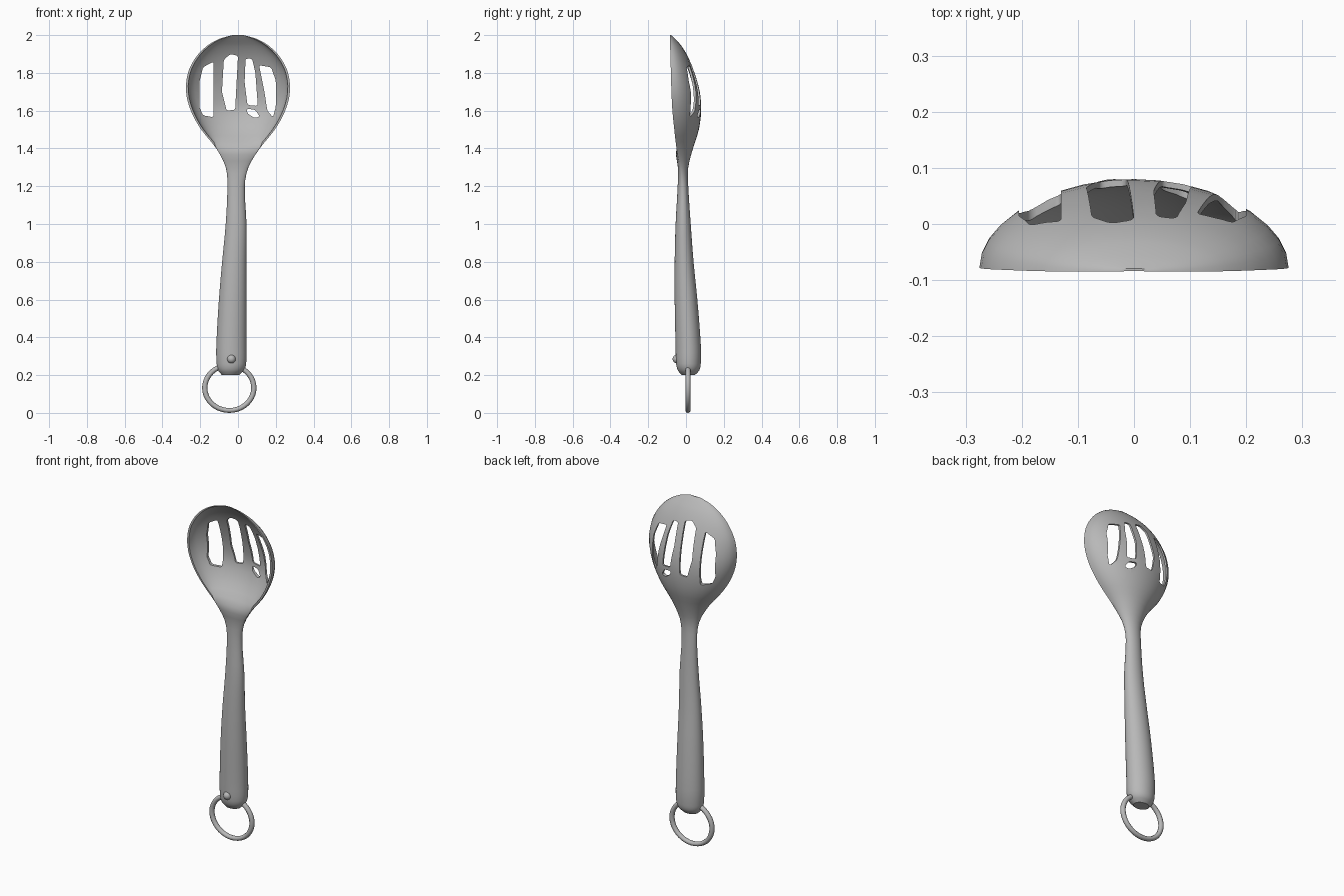
import bpy
import bmesh
from math import sin, cos, pi, radians

old = bpy.data.objects.get("Cube")
if old:
    bpy.data.objects.remove(old, do_unlink=True)

metal = bpy.data.materials.new("grey metal")
metal.use_nodes = True
GREY = (0.48, 0.48, 0.48, 1)
metal.diffuse_color = GREY
metal.node_tree.nodes["Principled BSDF"].inputs["Base Color"].default_value = GREY


def make_object(name, bm):
    bmesh.ops.recalc_face_normals(bm, faces=bm.faces)
    mesh = bpy.data.meshes.new(name)
    bm.to_mesh(mesh)
    bm.free()
    ob = bpy.data.objects.new(name, mesh)
    bpy.context.collection.objects.link(ob)
    mesh.materials.append(metal)
    return ob


def select_only(ob):
    bpy.ops.object.select_all(action='DESELECT')
    ob.select_set(True)
    bpy.context.view_layer.objects.active = ob


def smooth(ob, angle=35):
    select_only(ob)
    bpy.ops.object.shade_smooth_by_angle(angle=radians(angle))


# Sections: z, centre x, half width, side y, back bulge, front bulge (negative = hollow)
SECTIONS = [
    (.20, -.04, .045, .012, .035, .035),
    (.225, -.037, .068, .012, .058, .055),
    (.26, -.035, .078, .012, .066, .064),
    (.35, -.035, .08, .012, .067, .067),
    (.6, -.028, .073, 0, .06, .06),
    (.8, -.02, .064, -.01, .05, .05),
    (1.0, -.01, .055, -.015, .04, .04),
    (1.2, -.01, .046, -.018, .03, .026),
    (1.3, -.005, .06, -.03, .042, .013),
    (1.4, 0, .115, -.05, .087, 0),
    (1.5, 0, .195, -.062, .13, -.09),
    (1.6, 0, .25, -.072, .152, -.14),
    (1.7, 0, .275, -.077, .15, -.138),
    (1.8, 0, .265, -.08, .125, -.113),
    (1.88, 0, .225, -.082, .095, -.083),
    (1.94, 0, .168, -.084, .062, -.05),
    (1.98, 0, .1, -.085, .028, -.018),
    (2.0, 0, .03, -.085, .006, -.001),
]


def slope(i, k):
    a, b = SECTIONS[max(i - 1, 0)], SECTIONS[min(i + 1, len(SECTIONS) - 1)]
    return (b[k] - a[k]) / (b[0] - a[0])


def section_at(i, t):
    """Smooth blend between neighbouring sections."""
    a, b = SECTIONS[i], SECTIONS[i + 1]
    dz = b[0] - a[0]
    row = [a[0] + t * dz]
    for k in range(1, 6):
        row.append((2*t**3 - 3*t**2 + 1) * a[k] + (3*t**2 - 2*t**3) * b[k]
                   + dz * ((t**3 - 2*t**2 + t) * slope(i, k) + (t**3 - t**2) * slope(i + 1, k)))
    # keep the crease where the hollow begins
    row[5] = min(row[5], 0) if a[0] >= 1.4 else max(row[5], 0)
    return row


# Spoon body: handle and hollow bowl as one loft
STEPS, ARC = 3, 18
rows = [section_at(i, s / STEPS) for i in range(len(SECTIONS) - 1) for s in range(STEPS)]
rows.append(SECTIONS[-1])
bm = bmesh.new()
loops = []
for z, cx, w, y, back, front in rows:
    wall = min(.012, max(0, -front))
    angles = [pi * j / ARC for j in range(ARC + 1)]
    pts = [(cx + w * cos(a), y + back * sin(a), z) for a in angles]
    pts += [(cx + (w - wall) * cos(a), y - front * sin(a), z) for a in reversed(angles)]
    loops.append([bm.verts.new(p) for p in pts])
for lower, upper in zip(loops, loops[1:]):
    n = len(lower)
    for j in range(n):
        k = (j + 1) % n
        bm.faces.new((lower[j], lower[k], upper[k], upper[j]))
bm.faces.new(loops[0])
bm.faces.new(loops[-1])
bmesh.ops.remove_doubles(bm, verts=bm.verts, dist=1e-5)
spoon = make_object("spoon_body", bm)

# Slots through the back of the bowl
SLOTS = [
    [(-.185, 1.575), (-.13, 1.565), (-.13, 1.86), (-.185, 1.83), (-.205, 1.75), (-.205, 1.62)],
    [(-.06, 1.6), (-.015, 1.605), (0, 1.89), (-.04, 1.9), (-.075, 1.87), (-.085, 1.7)],
    [(.05, 1.63), (.105, 1.625), (.092, 1.8), (.075, 1.875), (.04, 1.875), (.035, 1.75)],
    [(.045, 1.61), (.09, 1.605), (.115, 1.57), (.09, 1.56), (.05, 1.585)],
    [(.155, 1.6), (.185, 1.565), (.2, 1.62), (.2, 1.76), (.175, 1.83), (.112, 1.84), (.14, 1.7)],
]
bm = bmesh.new()
for outline in SLOTS:
    face = bm.faces.new([bm.verts.new((x, -.3, z)) for x, z in outline])
    moved = bmesh.ops.extrude_face_region(bm, geom=[face], use_keep_orig=True)["geom"]
    bmesh.ops.translate(bm, vec=(0, .6, 0),
                        verts=[g for g in moved if isinstance(g, bmesh.types.BMVert)])
sides = [e for e in bm.edges if abs(e.verts[0].co.y - e.verts[1].co.y) > .5]
bmesh.ops.bevel(bm, geom=sides, offset=.01, segments=3, profile=.5, affect='EDGES')
cutter = make_object("slot_cutter", bm)
cutter.hide_render = True

select_only(spoon)
cut = spoon.modifiers.new("slots", 'BOOLEAN')
cut.operation = 'DIFFERENCE'
cut.solver = 'EXACT'
cut.object = cutter
bpy.ops.object.modifier_apply(modifier=cut.name)
bpy.data.objects.remove(cutter, do_unlink=True)
smooth(spoon)

# Hanging ring through the handle end
bpy.ops.mesh.primitive_torus_add(major_radius=.13, minor_radius=.014, major_segments=40,
                                 minor_segments=10, location=(-.046, .01, .1325),
                                 rotation=(radians(90), 0, 0))
ring = bpy.context.object
ring.name = "hanging_ring"
ring.scale.y = .92
ring.data.materials.append(metal)
smooth(ring, 60)

# Rivet on the handle front
bpy.ops.mesh.primitive_uv_sphere_add(segments=16, ring_count=8, radius=.023,
                                     location=(-.035, -.048, .285))
rivet = bpy.context.object
rivet.name = "handle_rivet"
rivet.data.materials.append(metal)
smooth(rivet, 60)
